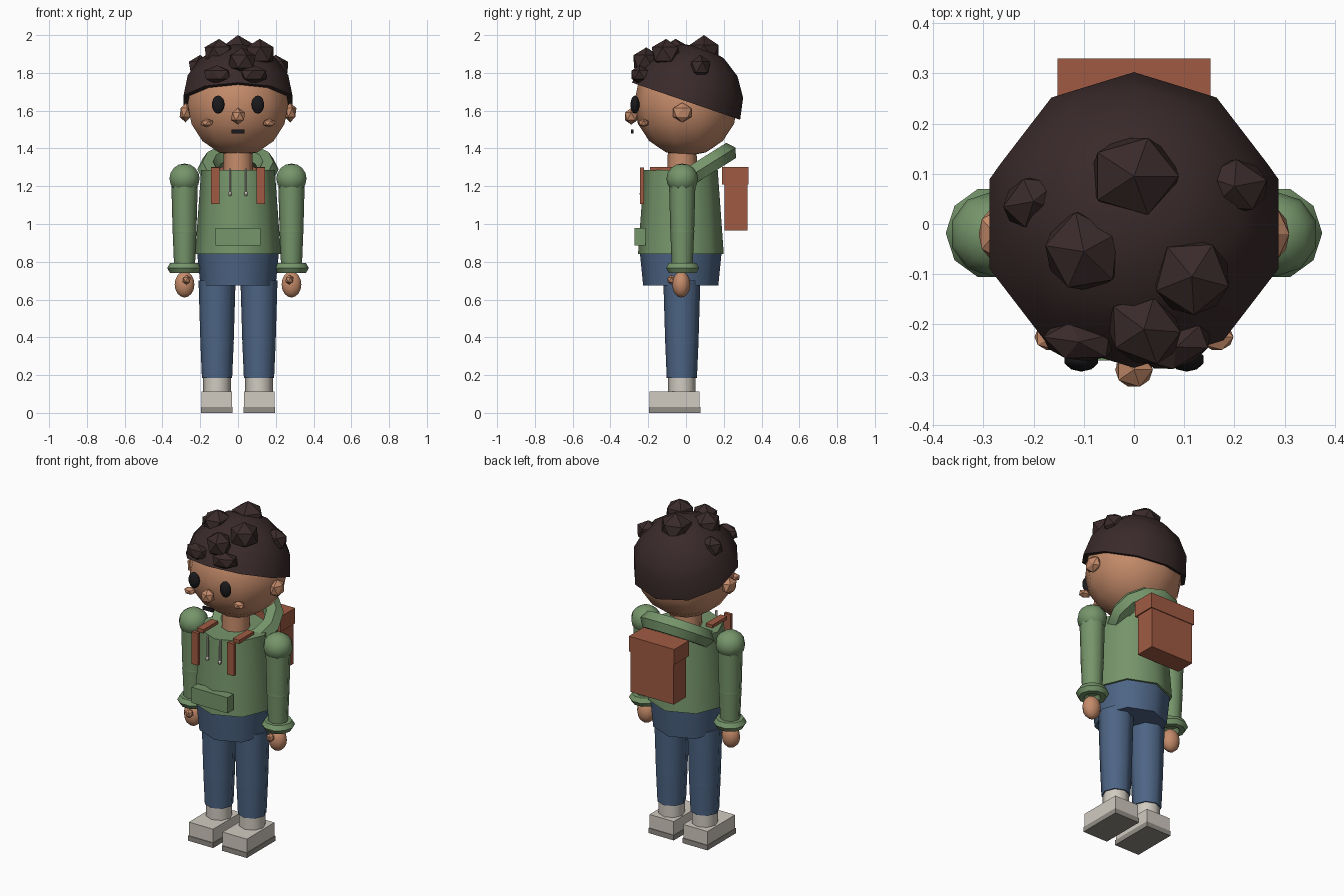
import bpy, bmesh, math
from mathutils import Matrix, Vector

if "Cube" in bpy.data.objects:
    bpy.data.objects.remove(bpy.data.objects["Cube"])


def material(name, rgb):
    m = bpy.data.materials.new(name)
    m.diffuse_color = (*rgb, 1)
    m.use_nodes = True
    m.node_tree.nodes["Principled BSDF"].inputs["Base Color"].default_value = m.diffuse_color
    return m


SKIN = material("warm skin", (0.56, 0.26, 0.145))
HAIR = material("dark brown hair", (0.042, 0.023, 0.023))
GREEN = material("sage green", (0.18, 0.30, 0.145))
DENIM = material("denim blue", (0.075, 0.13, 0.235))
RUST = material("rust leather", (0.35, 0.105, 0.055))
PALE = material("off white", (0.64, 0.60, 0.53))
SOLE = material("sole grey", (0.29, 0.27, 0.24))
BLACK = material("near black", (0.01, 0.01, 0.012))


def finish(name, mat, smooth=True):
    ob = bpy.context.object
    ob.name = name
    ob.data.materials.append(mat)
    if smooth:
        bpy.ops.object.shade_smooth_by_angle(angle=math.radians(50))
    return ob


def box(name, lo, hi, mat):
    bpy.ops.mesh.primitive_cube_add(size=1, location=[(a + b) / 2 for a, b in zip(lo, hi)])
    bpy.context.object.scale = [b - a for a, b in zip(lo, hi)]
    return finish(name, mat, False)


def cone(name, x, y, z0, z1, r0, r1, mat, sides=8):
    bpy.ops.mesh.primitive_cone_add(vertices=sides, radius1=r0, radius2=r1,
                                    depth=z1 - z0, location=(x, y, (z0 + z1) / 2))
    return finish(name, mat)


def ball(name, loc, size, mat, seg=10, rings=8):
    bpy.ops.mesh.primitive_uv_sphere_add(segments=seg, ring_count=rings, radius=1, location=loc)
    bpy.context.object.scale = size
    return finish(name, mat)


def gem(name, loc, size, mat, rot=(0, 0, 0)):
    bpy.ops.mesh.primitive_ico_sphere_add(subdivisions=1, radius=1, location=loc, rotation=rot)
    bpy.context.object.scale = size
    return finish(name, mat, False)


def ring(name, loc, big, small, mat, rot=(0, 0, 0), n=12, m=6):
    bpy.ops.mesh.primitive_torus_add(major_segments=n, minor_segments=m, major_radius=big,
                                     minor_radius=small, location=loc, rotation=rot)
    return finish(name, mat)


# Head and face
ball("head", (0, 0, 1.635), (0.28, 0.275, 0.277), SKIN)
cone("neck", 0, -0.02, 1.26, 1.42, 0.08, 0.075, SKIN)
gem("nose", (0, -0.29, 1.57), (0.042, 0.04, 0.044), SKIN)
box("mouth", (-0.035, -0.29, 1.48), (0.035, -0.278, 1.5), BLACK)

# Hair cap: tilted half sphere
bpy.ops.mesh.primitive_uv_sphere_add(segments=10, ring_count=8, radius=0.303)
cap = bpy.context.object
bm = bmesh.new()
bm.from_mesh(cap.data)
bmesh.ops.bisect_plane(bm, geom=bm.verts[:] + bm.edges[:] + bm.faces[:], dist=1e-4,
                       plane_co=(0, 0, 0), plane_no=(0, 0, 1), clear_inner=True)
bmesh.ops.holes_fill(bm, edges=[e for e in bm.edges if e.is_boundary])
bm.transform(Matrix.Rotation(math.radians(-19), 4, "X"))
bm.to_mesh(cap.data)
bm.free()
cap.location = (0, 0, 1.65)
finish("hair_cap", HAIR)

# Curls on top and fringe
curls = [((0, 0.095, 1.905), (0.1, 0.09, 0.095)),
         ((-0.1, -0.055, 1.9), (0.085, 0.09, 0.08)),
         ((0.115, -0.105, 1.9), (0.085, 0.085, 0.08)),
         ((0.2, 0.075, 1.83), (0.06, 0.075, 0.065)),
         ((-0.2, 0.045, 1.83), (0.055, 0.07, 0.065)),
         ((0.02, -0.21, 1.86), (0.085, 0.075, 0.075)),
         ((-0.11, -0.235, 1.79), (0.08, 0.042, 0.05)),
         ((0.085, -0.245, 1.79), (0.08, 0.045, 0.05))]
for i, (loc, size) in enumerate(curls):
    gem(f"curl_{i + 1}", loc, size, HAIR, (0, 0, 0.5 * i))

# Hoodie body, hood and pocket
cone("hoodie_body", 0, -0.027, 0.84, 1.285, 0.227, 0.195, GREEN)
ring("hood", (0, 0.08, 1.29), 0.16, 0.055, GREEN, (math.radians(32), 0, 0))
box("front_pocket", (-0.12, -0.272, 0.885), (0.12, -0.215, 0.98), GREEN)

# Jeans waist
cone("jeans_hips", 0, -0.028, 0.675, 0.845, 0.199, 0.216, DENIM)

# Backpack
box("backpack_body", (-0.145, 0.205, 0.965), (0.145, 0.325, 1.29), RUST)
box("backpack_flap", (-0.152, 0.19, 1.21), (0.152, 0.33, 1.303), RUST)

# Parts on both sides
for s, side in ((-1, "left"), (1, "right")):
    ball(side + "_eye", (s * 0.105, -0.27, 1.632), (0.035, 0.024, 0.048), BLACK)
    gem(side + "_cheek", (s * 0.165, -0.225, 1.535), (0.037, 0.03, 0.023), SKIN)
    gem(side + "_ear", (s * 0.277, -0.02, 1.59), (0.036, 0.057, 0.052), SKIN)
    # arm
    ax = s * 0.283
    ball(side + "_shoulder", (ax, -0.02, 1.24), (0.084, 0.084, 0.08), GREEN)
    cone(side + "_upper_arm", ax, -0.02, 0.96, 1.25, 0.063, 0.071, GREEN)
    ball(side + "_elbow", (ax, -0.02, 0.96), (0.065, 0.065, 0.06), GREEN, 8, 6)
    cone(side + "_forearm", ax, -0.02, 0.77, 0.96, 0.055, 0.063, GREEN)
    ring(side + "_cuff", (ax, -0.018, 0.767), 0.062, 0.03, GREEN, n=10)
    ball(side + "_hand", (ax, -0.025, 0.68), (0.055, 0.048, 0.069), SKIN)
    gem(side + "_thumb", (s * 0.272, -0.077, 0.705), (0.024, 0.024, 0.026), SKIN)
    # leg
    lx = s * 0.111
    cone(side + "_thigh", lx, -0.022, 0.37, 0.7, 0.088, 0.098, DENIM)
    ball(side + "_knee", (lx, -0.022, 0.37), (0.089, 0.089, 0.07), DENIM, 8, 6)
    cone(side + "_shin", lx, -0.022, 0.185, 0.37, 0.08, 0.088, DENIM)
    cone(side + "_shoe_collar", lx, -0.022, 0.1, 0.19, 0.073, 0.073, PALE)
    sx = s * 0.113
    box(side + "_shoe", (sx - 0.081, -0.193, 0.03), (sx + 0.081, 0.072, 0.112), PALE)
    box(side + "_shoe_sole", (sx - 0.084, -0.197, 0), (sx + 0.084, 0.076, 0.03), SOLE)
    # backpack straps
    tx = s * 0.12
    box(side + "_front_strap", (tx - 0.022, -0.243, 1.105), (tx + 0.022, -0.222, 1.3), RUST)
    box(side + "_shoulder_strap", (tx - 0.022, -0.19, 1.282), (tx + 0.022, -0.05, 1.303), RUST)
    # hood drawstrings
    cone(side + "_drawstring", s * 0.042, -0.232, 1.16, 1.295, 0.007, 0.007, PALE, 6)
    ball(side + "_drawstring_tip", (s * 0.042, -0.235, 1.16), (0.011, 0.011, 0.013), PALE, 6, 4)
